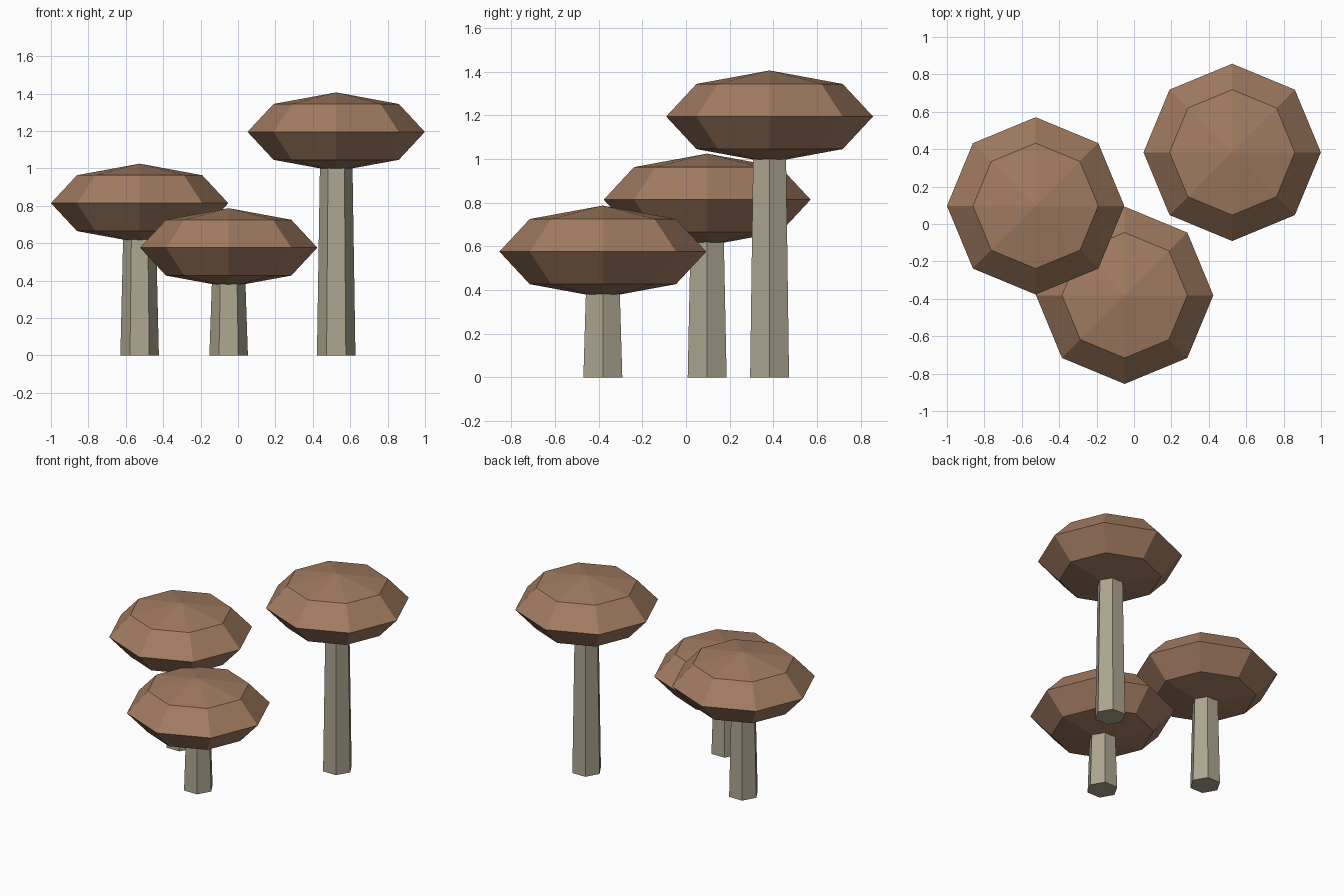
import bpy
from math import radians

if "Cube" in bpy.data.objects:
    bpy.data.objects.remove(bpy.data.objects["Cube"])


def material(name, color):
    mat = bpy.data.materials.new(name)
    mat.diffuse_color = (*color, 1)
    mat.use_nodes = True
    mat.node_tree.nodes["Principled BSDF"].inputs["Base Color"].default_value = mat.diffuse_color
    return mat


CAP = material("cap_brown", (0.36, 0.20, 0.12))
STALK = material("stalk_beige", (0.42, 0.38, 0.28))


def finish(name, mat):
    obj = bpy.context.object
    obj.name = name
    obj.data.materials.append(mat)
    bpy.ops.object.transform_apply(location=False, rotation=True, scale=True)


def mushroom(name, x, y, cap_z):
    # Tapered six-sided stalk, its top hidden inside the cap
    height = cap_z - 0.05
    bpy.ops.mesh.primitive_cone_add(vertices=6, radius1=0.103, radius2=0.085, depth=height,
                                    location=(x, y, height / 2), rotation=(0, 0, radians(30)))
    finish(name + "_stalk", STALK)

    # Flattened eight-sided cap
    bpy.ops.mesh.primitive_uv_sphere_add(segments=8, ring_count=4, radius=1,
                                         location=(x, y, cap_z))
    bpy.context.object.scale = (0.474, 0.474, 0.211)
    finish(name + "_cap", CAP)


mushroom("tall", 0.525, 0.383, 1.195)
mushroom("middle", -0.526, 0.097, 0.814)
mushroom("short", -0.05, -0.381, 0.576)
